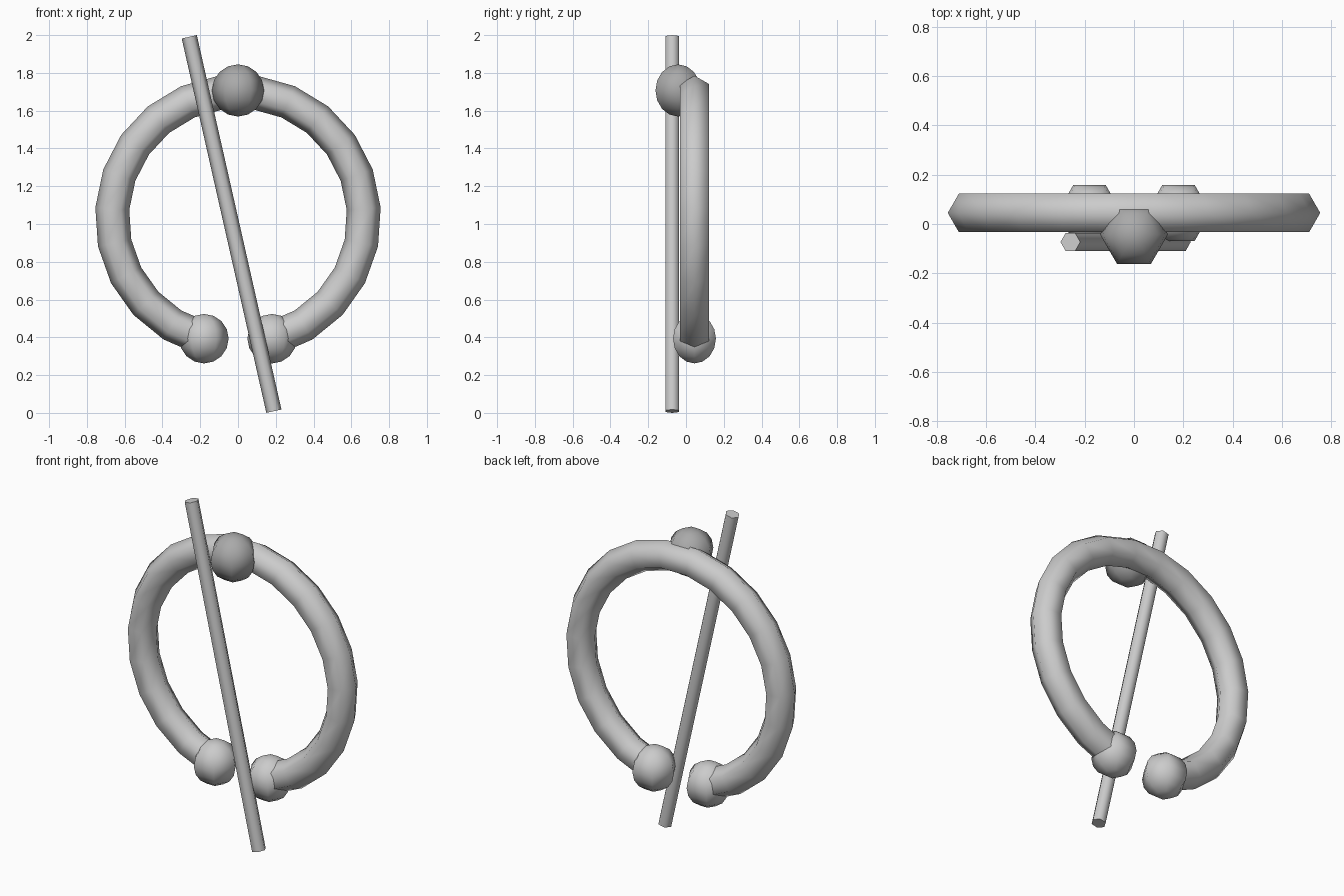
import bpy, bmesh
from math import sin, cos, pi, radians, atan2, hypot
from mathutils import Matrix, Vector

if "Cube" in bpy.data.objects:
    bpy.data.objects.remove(bpy.data.objects["Cube"])

RING_Y, RING_Z = 0.045, 1.035   # ring centre
RING_R, TUBE_R = 0.667, 0.09    # ring and hexagonal section radius
GAP = radians(15.7)             # half the opening at the bottom


def finish(name, bm, matrix=Matrix()):
    """Turn a bmesh into a smooth-shaded object with sharp end caps."""
    bmesh.ops.transform(bm, matrix=matrix, verts=bm.verts)
    bmesh.ops.recalc_face_normals(bm, faces=bm.faces)
    mesh = bpy.data.meshes.new(name)
    bm.to_mesh(mesh)
    bm.free()
    obj = bpy.data.objects.new(name, mesh)
    bpy.context.collection.objects.link(obj)
    bpy.ops.object.select_all(action='DESELECT')
    obj.select_set(True)
    bpy.context.view_layer.objects.active = obj
    bpy.ops.object.shade_smooth_by_angle(angle=radians(70))
    return obj


def ball(name, centre, radius):
    bm = bmesh.new()
    bmesh.ops.create_uvsphere(bm, u_segments=6, v_segments=8, radius=radius)
    return finish(name, bm, Matrix.Translation(centre) @ Matrix.Rotation(pi / 2, 4, 'Z'))


# Open ring: hexagonal section swept round an arc, capped inside the end balls
bm = bmesh.new()
STEPS, SIDES = 21, 6
loops = []
for i in range(STEPS + 1):
    a = -pi / 2 + GAP + (2 * pi - 2 * GAP) * i / STEPS
    loop = []
    for j in range(SIDES):
        b = 2 * pi * j / SIDES
        r = RING_R + TUBE_R * cos(b)
        loop.append(bm.verts.new((r * cos(a), RING_Y + TUBE_R * sin(b), RING_Z + r * sin(a))))
    loops.append(loop)
for l0, l1 in zip(loops, loops[1:]):
    for j in range(SIDES):
        k = (j + 1) % SIDES
        bm.faces.new((l0[j], l0[k], l1[k], l1[j]))
bm.faces.new(loops[0])
bm.faces.new(loops[-1])
finish("open_ring", bm)

# Balls on the two ring ends
for side, label in ((-1, "left"), (1, "right")):
    ball("end_ball_" + label,
         (side * RING_R * sin(GAP), RING_Y, RING_Z - RING_R * cos(GAP)), 0.131)

# Darker ball where the pin is hung at the top
hinge = ball("top_ball", (0, -0.042, 1.707), 0.138)
dark = bpy.data.materials.new("dark_grey")
dark.diffuse_color = (0.4, 0.4, 0.4, 1)
dark.use_nodes = True
dark.node_tree.nodes["Principled BSDF"].inputs["Base Color"].default_value = dark.diffuse_color
hinge.data.materials.append(dark)

# Slanted pin across the front
top, bottom = Vector((-0.258, -0.073, 1.991)), Vector((0.19, -0.073, 0.009))
axis = top - bottom
bm = bmesh.new()
bmesh.ops.create_cone(bm, cap_ends=True, segments=6, radius1=0.041, radius2=0.041,
                      depth=axis.length)
finish("pin", bm, Matrix.Translation((top + bottom) / 2)
       @ Matrix.Rotation(atan2(axis.x, axis.z), 4, 'Y') @ Matrix.Rotation(pi / 2, 4, 'Z'))
